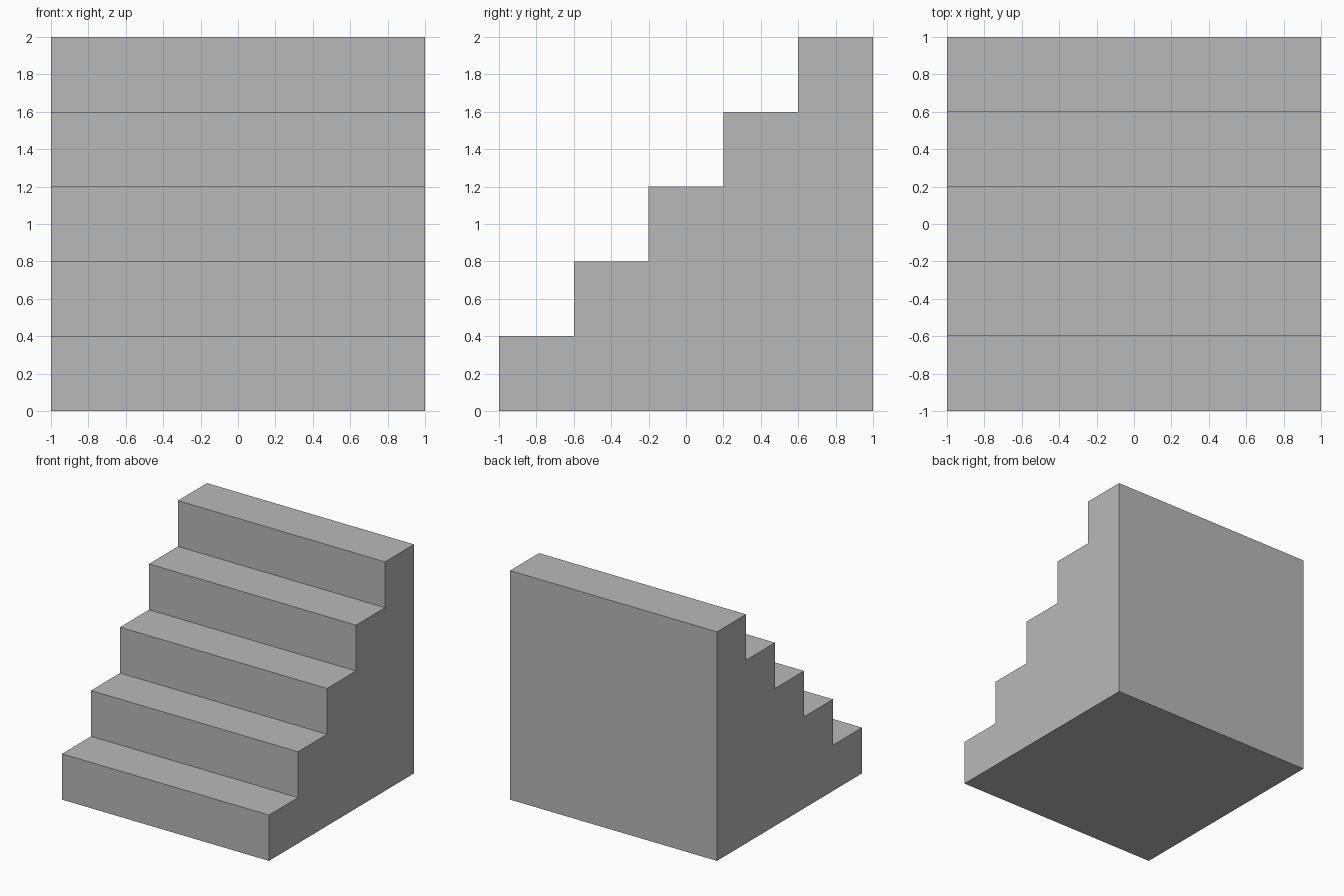
import bpy
import bmesh

if "Cube" in bpy.data.objects:
    bpy.data.objects.remove(bpy.data.objects["Cube"])

STEPS, SIZE = 5, 0.4

grey = bpy.data.materials.new("mid grey")
grey.diffuse_color = (0.485, 0.485, 0.485, 1)
grey.use_nodes = True
grey.node_tree.nodes["Principled BSDF"].inputs["Base Color"].default_value = grey.diffuse_color

# Stepped side profile (y, z): back edge down to the floor, then up the steps
profile = [(1, 0), (-1, 0)]
for i in range(STEPS):
    y, z = -1 + i * SIZE, (i + 1) * SIZE
    profile += [(y, z), (y + SIZE, z)]

# Solid staircase: extrude the profile across the full width
bm = bmesh.new()
side = bm.faces.new([bm.verts.new((-1, y, z)) for y, z in profile])
ext = bmesh.ops.extrude_face_region(bm, geom=[side], use_keep_orig=True)
moved = [g for g in ext["geom"] if isinstance(g, bmesh.types.BMVert)]
bmesh.ops.translate(bm, verts=moved, vec=(2, 0, 0))
bmesh.ops.recalc_face_normals(bm, faces=bm.faces)

mesh = bpy.data.meshes.new("staircase")
bm.to_mesh(mesh)
bm.free()
mesh.materials.append(grey)
bpy.context.collection.objects.link(bpy.data.objects.new("staircase", mesh))
